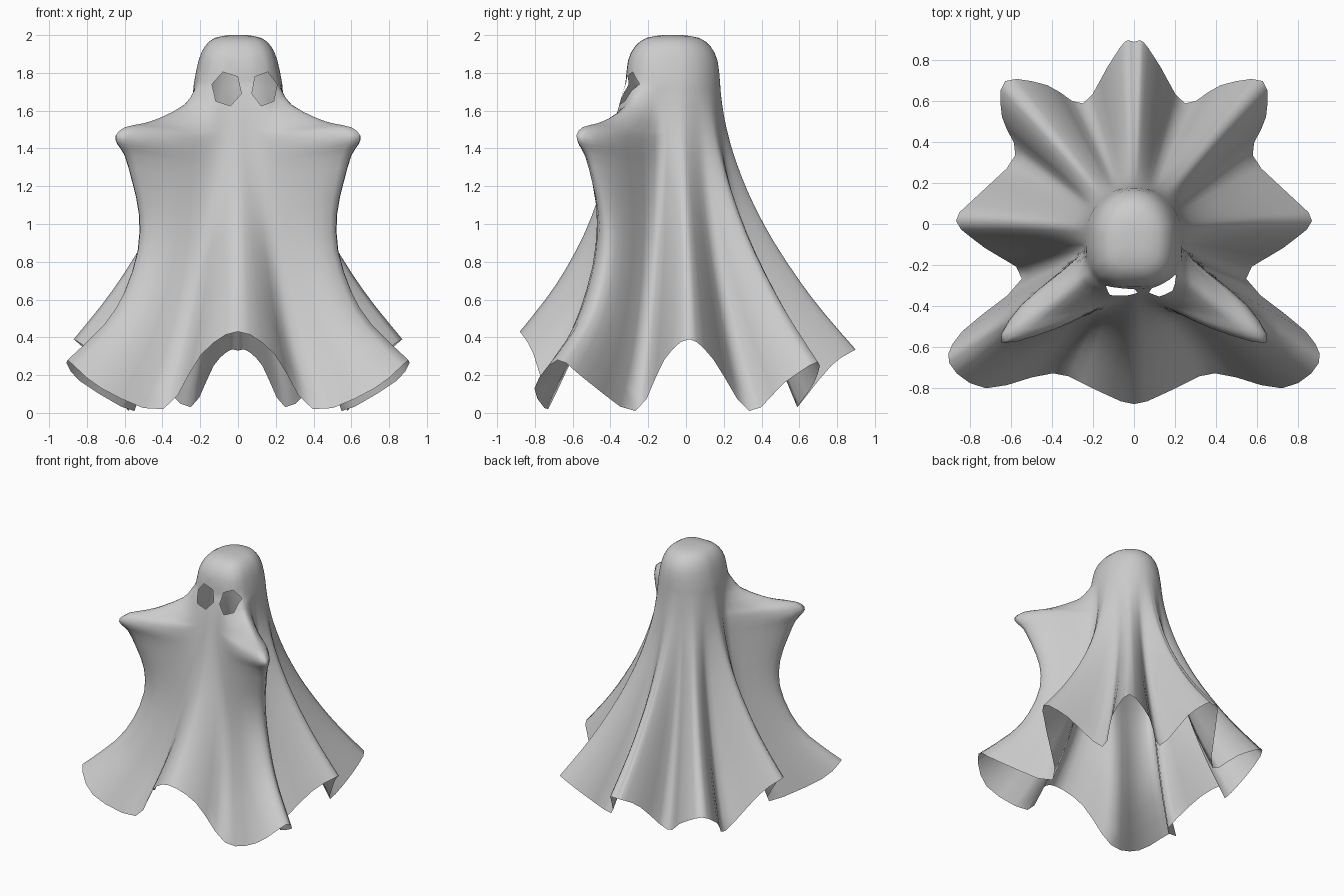
import bpy, bmesh
from math import sin, cos, pi, radians, sqrt
from mathutils import Vector

if "Cube" in bpy.data.objects:
    bpy.data.objects.remove(bpy.data.objects["Cube"])

cloth = bpy.data.materials.new("grey_cloth")
cloth.use_nodes = True
GREY = (0.6, 0.6, 0.6, 1)
cloth.diffuse_color = GREY
cloth.node_tree.nodes["Principled BSDF"].inputs["Base Color"].default_value = GREY

NECK_Z, NECK_R, LEAN = 1.75, 0.25, -0.07

# Folds from front to back: azimuth at neck, azimuth at hem, hem radius,
# hem height, share of the raised arm, share of the chest drape
FOLDS = [
    (0, 0, .88, .43, 0, .05),
    (12, 13.5, .83, .31, 0, .06),
    (24, 28.5, .83, .02, .05, .1),
    (39, 42, 1.08, .13, .48, .06),
    (50, 53, 1.13, .28, 1, .02),
    (59, 58, .99, .17, .7, 0),
    (73, 64, .61, .01, .06, 0),
    (87, 81, .74, .28, 0, 0),
    (101, 91, .87, .39, 0, 0),
    (111, 101, .77, .28, 0, 0),
    (122, 120, .67, .01, 0, 0),
    (132, 129, .83, .16, 0, 0),
    (142, 138, .94, .27, 0, 0),
    (152, 148, .80, .16, 0, 0),
    (161, 157, .64, .03, 0, 0),
    (170, 170.5, .78, .25, 0, 0),
    (176, 177, .89, .33, 0, 0),
    (180, 180, .89, .33, 0, 0),
]
# Rows down the sheet: fraction from neck to hem, reach of the raised arms
ROWS = [(0, 0), (.03, .03), (.08, .09), (.128, .25), (.148, .36), (.162, .48),
        (.19, .525), (.22, .5), (.26, .43), (.356, .32), (.47, .19),
        (.6, .075), (.75, -.01), (.87, -.04), (1, 0)]
# Dome of the head: radius, height
DOME = [(.05, 2.0), (.14, 1.985), (.2, 1.94), (.237, 1.865)]


def face_flatten(a):
    """Boxier front half of the head, round at the back."""
    return (abs(sin(a)) ** 3 + cos(a) ** 3) ** (-1 / 3) if cos(a) > 0 else 1


def fold_column(top, hem, radius, hem_z, arm, drape, side=1):
    """Control points of one fold, crown to hem."""
    pts = []
    for r, z in DOME:
        a = radians(top)
        r *= face_flatten(a)
        pts.append(Vector((side * 0.88 * r * sin(a), LEAN - r * cos(a), z)))
    for t, reach in ROWS:
        a = radians(top + (hem - top) * sqrt(t))
        r = NECK_R * (1 + (face_flatten(a) - 1) * (1 - t) ** 8)
        r += (radius - NECK_R) * t ** 1.9 + arm * reach
        r += drape * 9 * t * (1 - t) ** 3
        x = r * sin(a) * (1 - 0.07 * (1 - t) ** 9)
        y = LEAN * (1 - t) - r * cos(a)
        pts.append(Vector((side * x, y, NECK_Z + (hem_z - NECK_Z) * t)))
    return pts


def spline(pts, steps, closed=False):
    """Smooth curve through all points."""
    n, out = len(pts), []
    pick = (lambda i: pts[i % n]) if closed else (lambda i: pts[max(0, min(n - 1, i))])
    for i in range(n if closed else n - 1):
        a, b, c, d = (pick(i + k) for k in (-1, 0, 1, 2))
        for s in range(steps):
            u = s / steps
            out.append(b + (c - a) * (u / 2) + (a * 2 - b * 5 + c * 4 - d) * (u * u / 2)
                       + (b * 3 - a - c * 3 + d) * (u ** 3 / 2))
    return out if closed else out + [pts[-1]]


# Draped sheet
columns = [fold_column(*f) for f in FOLDS]
columns += [fold_column(*f, side=-1) for f in FOLDS[-2:0:-1]]
columns = [spline(c, 2) for c in columns]
rings = [spline(list(row), 3, closed=True) for row in zip(*columns)]

bm = bmesh.new()
verts = [[bm.verts.new(p) for p in ring] for ring in rings]
count = len(verts[0])
crown = bm.verts.new((0, LEAN, 2.0))
for j in range(count):
    k = (j + 1) % count
    bm.faces.new((crown, verts[0][j], verts[0][k]))
    for up, low in zip(verts, verts[1:]):
        bm.faces.new((up[j], low[j], low[k], up[k]))


# Eye holes: cut a hexagon through the front of the head and open it
def cut_eye(cx, cz, half_w, half_h, tilt):
    centre = Vector((cx, 0, cz))
    sides = []
    for i in range(6):
        a = tilt + i * pi / 3
        n = Vector((cos(a) / half_w, 0, sin(a) / half_h))
        sides.append((centre + Vector((cos(a) * half_w, 0, sin(a) * half_h)), n))
    for co, n in sides:
        near = [f for f in bm.faces if f.normal.y < 0 and f.calc_center_median().y < -0.15
                and abs(f.calc_center_median().x - cx) < 0.13
                and abs(f.calc_center_median().z - cz) < 0.15]
        geom = set(near) | {e for f in near for e in f.edges} | {v for f in near for v in f.verts}
        bmesh.ops.bisect_plane(bm, geom=list(geom), plane_co=co, plane_no=n, dist=1e-5)
        bm.normal_update()
    hole = [f for f in bm.faces if f.calc_center_median().y < -0.15
            and all((f.calc_center_median() - co).dot(n) < 0 for co, n in sides)]
    bmesh.ops.delete(bm, geom=hole, context="FACES")


bm.normal_update()
cut_eye(-0.06, 1.715, 0.07, 0.08, 0.25)
cut_eye(0.14, 1.715, 0.06, 0.08, -0.25)

mesh = bpy.data.meshes.new("ghost_sheet")
bm.to_mesh(mesh)
bm.free()
mesh.materials.append(cloth)
sheet = bpy.data.objects.new("ghost_sheet", mesh)
bpy.context.collection.objects.link(sheet)
for p in mesh.polygons:
    p.use_smooth = True
